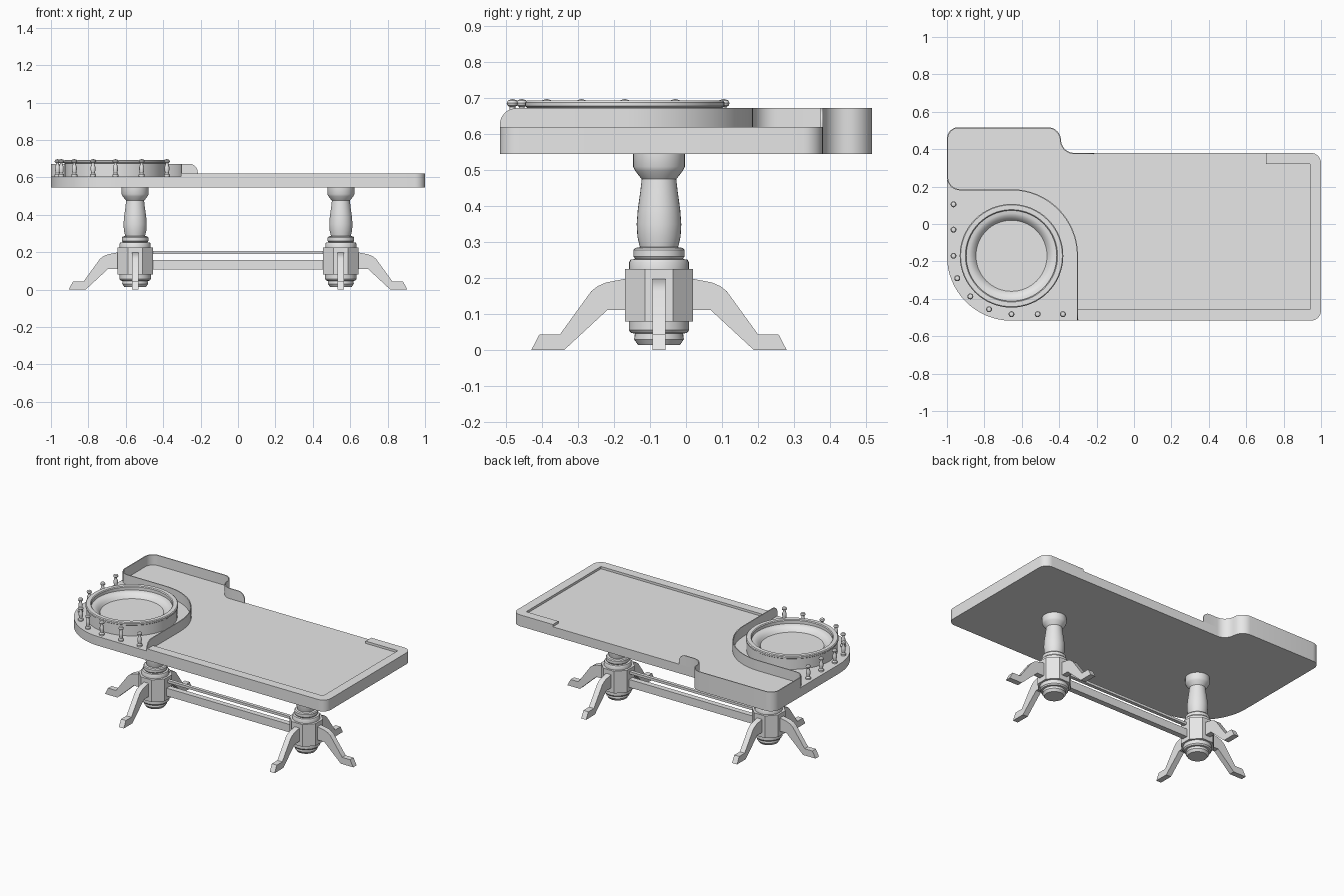
import bpy, bmesh, math
from mathutils import Matrix, Vector

cube = bpy.data.objects.get("Cube")
if cube:
    bpy.data.objects.remove(cube, do_unlink=True)

grey = bpy.data.materials.new("plain_grey")
grey.use_nodes = True
grey.diffuse_color = (0.8, 0.8, 0.8, 1)
grey.node_tree.nodes["Principled BSDF"].inputs["Base Color"].default_value = (0.8, 0.8, 0.8, 1)


def finish(name, bm, matrix=Matrix()):
    bmesh.ops.remove_doubles(bm, verts=bm.verts, dist=1e-5)
    bmesh.ops.recalc_face_normals(bm, faces=bm.faces)
    mesh = bpy.data.meshes.new(name)
    bm.to_mesh(mesh)
    bm.free()
    mesh.transform(matrix)
    mesh.materials.append(grey)
    obj = bpy.data.objects.new(name, mesh)
    bpy.context.collection.objects.link(obj)
    bpy.ops.object.select_all(action='DESELECT')
    obj.select_set(True)
    bpy.context.view_layer.objects.active = obj
    bpy.ops.object.shade_smooth_by_angle(angle=math.radians(32))
    return obj


def rounded(corners, closed=True):
    """Turn (x, y, radius) corners into a path with filleted bends."""
    path = []
    n = len(corners)
    for i, (x, y, r) in enumerate(corners):
        p = Vector((x, y))
        if r == 0 or (not closed and i in (0, n - 1)):
            path.append(p)
            continue
        a = (Vector(corners[i - 1][:2]) - p).normalized()
        b = (Vector(corners[(i + 1) % n][:2]) - p).normalized()
        steps = 16 if r > 0.2 else 8
        for k in range(steps + 1):
            t = k / steps * math.pi / 2
            path.append(p + a * r * (1 - math.sin(t)) + b * r * (1 - math.cos(t)))
    return path


def prism(name, points, low, high, matrix=Matrix()):
    bm = bmesh.new()
    face = bm.faces.new([bm.verts.new((p[0], p[1], low)) for p in points])
    new = bmesh.ops.extrude_face_region(bm, geom=[face])["geom"]
    bmesh.ops.translate(bm, vec=(0, 0, high - low),
                        verts=[v for v in new if isinstance(v, bmesh.types.BMVert)])
    return finish(name, bm, matrix)


def lathe(name, profile, x, y, segments=32):
    """Spin a (radius, height) profile around a vertical axis."""
    bm = bmesh.new()
    verts = [bm.verts.new((r, 0, z)) for r, z in profile]
    edges = [bm.edges.new(pair) for pair in zip(verts, verts[1:])]
    bmesh.ops.spin(bm, geom=verts + edges, cent=(0, 0, 0), axis=(0, 0, 1),
                   angle=math.tau, steps=segments)
    return finish(name, bm, Matrix.Translation((x, y, 0)))


def box(name, x, y, z, sx, sy, sz):
    bm = bmesh.new()
    bmesh.ops.create_cube(bm, size=1)
    return finish(name, bm, Matrix.Translation((x, y, z)) @ Matrix.Diagonal((sx, sy, sz, 1)))


BOTTOM, FIELD, RIM, WALL = 0.545, 0.605, 0.62, 0.672
FRONT, BACK, STEP = -0.517, 0.517, 0.38
WX, WY = -0.655, -0.17

# Table slab
prism("table_top", rounded([
    (-1, BACK, 0.06), (-0.39, BACK, 0.07), (-0.39, STEP, 0.07),
    (1, STEP, 0.055), (1, FRONT, 0.055), (-1, FRONT, 0.345)]), BOTTOM, FIELD)

# Raised border around the betting field
prism("field_rim", rounded([
    (-0.305, FRONT, 0), (1, FRONT, 0.055), (1, STEP, 0.055), (0.705, STEP, 0),
    (0.705, 0.322, 0), (0.94, 0.322, 0), (0.94, -0.457, 0), (-0.305, -0.457, 0)]),
    FIELD, RIM)


# Thin wall with rounded ends, around the back corner and the wheel
def wall_ribbon(name, path, thickness, low, high, end_radius):
    ease = [end_radius * (1 - math.cos(k * math.pi / 12)) for k in range(1, 7)]
    first = (path[1] - path[0]).normalized()
    last = (path[-2] - path[-1]).normalized()
    path = ([path[0]] + [path[0] + first * s for s in ease] + path[1:-1]
            + [path[-1] + last * s for s in reversed(ease)] + [path[-1]])
    bm = bmesh.new()
    rings = []
    for i, p in enumerate(path):
        d = (path[min(i + 1, len(path) - 1)] - path[max(i - 1, 0)]).normalized()
        q = p + Vector((-d.y, d.x)) * thickness
        s = min((p - path[0]).length, (p - path[-1]).length, end_radius)
        top = high - end_radius + math.sqrt(max(0, end_radius ** 2 - (end_radius - s) ** 2))
        rings.append([bm.verts.new(c) for c in (
            (p.x, p.y, low), (p.x, p.y, top), (q.x, q.y, top), (q.x, q.y, low))])
    for a, b in zip(rings, rings[1:]):
        for j in range(4):
            k = (j + 1) % 4
            bm.faces.new((a[j], a[k], b[k], b[j]))
    bm.faces.new(rings[0])
    bm.faces.new(rings[-1])
    finish(name, bm)


wall_ribbon("chip_wall", rounded([
    (-0.215, STEP, 0), (-0.39, STEP, 0.07), (-0.39, BACK, 0.07), (-1, BACK, 0.06),
    (-1, 0.18, 0.07), (-0.305, 0.18, 0.35), (-0.305, FRONT, 0)], closed=False),
    0.006, FIELD, WALL, 0.045)

# Wheel bowl
lathe("wheel_bowl", [
    (0, FIELD), (0.272, FIELD), (0.272, 0.674), (0.277, 0.678), (0.277, 0.688),
    (0.272, 0.693), (0.247, 0.693), (0.242, 0.688), (0.242, 0.668), (0.226, 0.666),
    (0.215, 0.662), (0.2, 0.65), (0.19, 0.635), (0, 0.635)], WX, WY, 64)

# Posts around the wheel
post_spots = [(-0.965, 0.105), (-0.965, -0.03), (-0.965, WY), (-0.945, -0.29),
              (-0.875, -0.387), (-0.775, -0.456), (WX, -0.482), (-0.515, -0.482),
              (-0.38, -0.482)]
for x, y in post_spots:
    lathe("wheel_post", [
        (0, FIELD), (0.016, FIELD), (0.016, 0.614), (0.01, 0.622), (0.013, 0.64),
        (0.013, 0.655), (0.008, 0.67), (0.008, 0.676), (0.014, 0.68), (0.016, 0.686),
        (0.012, 0.694), (0, 0.698)], x, y, 12)

# Two turned columns, each with three splayed legs
PX, PY = 0.55, -0.075
column = [(0, BOTTOM), (0.072, BOTTOM), (0.072, 0.51), (0.066, 0.498), (0.052, 0.48),
          (0.048, 0.475), (0.052, 0.44), (0.059, 0.39), (0.062, 0.35), (0.06, 0.315),
          (0.053, 0.286), (0.066, 0.284), (0.071, 0.278), (0.071, 0.26), (0.066, 0.253),
          (0.079, 0.252), (0.083, 0.244), (0.083, 0.22), (0, 0.22)]
foot = [(0, 0.09), (0.084, 0.09), (0.084, 0.056), (0.078, 0.048), (0.067, 0.046),
        (0.069, 0.03), (0.058, 0.014), (0, 0.014)]
leg = [(0.05, 0.2), (0.095, 0.198), (0.147, 0.188), (0.17, 0.178), (0.188, 0.164),
       (0.275, 0.044), (0.332, 0.044), (0.355, 0), (0.264, 0), (0.144, 0.111), (0.05, 0.111)]
octagon = [(0.1028 * math.cos(a), 0.1028 * math.sin(a))
           for a in (math.pi * (k + 0.5) / 4 for k in range(8))]

for side, label in ((-1, "right"), (1, "left")):
    x = side * PX
    place = Matrix.Translation((x, PY, 0))
    lathe(label + "_column", column, x, PY)
    lathe(label + "_column_foot", foot, x, PY)
    prism(label + "_leg_block", octagon, 0.08, 0.226, place)
    for where, angle in (("front", -90), ("back", 90), ("outer", 90 - 90 * side)):
        turn = Matrix.Rotation(math.radians(angle), 4, 'Z') @ Matrix.Rotation(math.pi / 2, 4, 'X')
        prism(label + "_" + where + "_leg", leg, -0.018, 0.018, place @ turn)

# Stretchers between the columns
box("lower_stretcher", 0, PY, 0.132, 2 * PX - 0.1, 0.036, 0.052)
box("upper_stretcher", 0, PY, 0.199, 2 * PX - 0.1, 0.022, 0.016)
